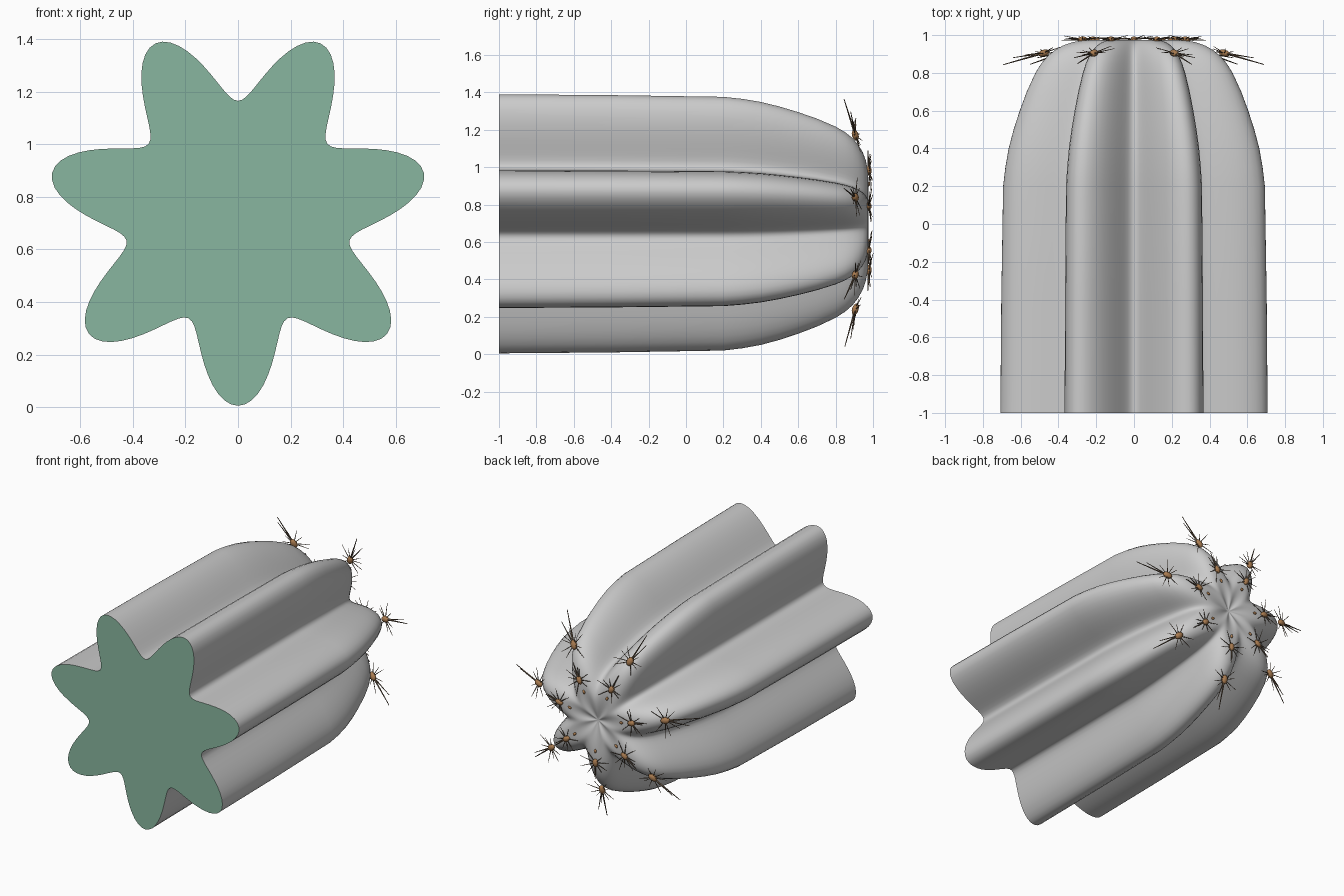
import bpy, bmesh, math, random
from mathutils import Vector, Matrix

if "Cube" in bpy.data.objects:
    bpy.data.objects.remove(bpy.data.objects["Cube"])

random.seed(4)
RIBS, SEG, CZ = 7, 168, 0.73


def material(name, rgb):
    m = bpy.data.materials.new(name)
    m.diffuse_color = (*rgb, 1)
    m.use_nodes = True
    m.node_tree.nodes["Principled BSDF"].inputs["Base Color"].default_value = m.diffuse_color
    return m


def finish(bm, name, mat=None, smooth=True):
    bmesh.ops.recalc_face_normals(bm, faces=bm.faces)
    me = bpy.data.meshes.new(name)
    bm.to_mesh(me)
    bm.free()
    ob = bpy.data.objects.new(name, me)
    bpy.context.collection.objects.link(ob)
    if mat:
        me.materials.append(mat)
    for p in me.polygons:
        p.use_smooth = smooth
    return ob


def ring(bm, y, r):
    # star-shaped section, one rib pointing straight down
    vs = []
    for i in range(SEG):
        a = 2 * math.pi * i / SEG
        q = r * (0.8 + 0.2 * math.cos(RIBS * a))
        vs.append(bm.verts.new((q * math.sin(a), y, CZ - q * math.cos(a))))
    return vs


# ribbed stem: (y, rib radius) from the cut end to the sunken crown
profile = [(-1, .725), (-.4, .72), (.2, .71), (.3, .698), (.4, .68), (.5, .653),
           (.6, .62), (.7, .582), (.8, .535), (.85, .503), (.89, .468), (.92, .43),
           (.945, .385), (.962, .335), (.972, .28), (.975, .23), (.973, .18),
           (.968, .13), (.96, .08), (.951, .035)]
bm = bmesh.new()
rings = [ring(bm, y, r) for y, r in profile]
for a, b in zip(rings, rings[1:]):
    for i in range(SEG):
        j = (i + 1) % SEG
        bm.faces.new((a[i], a[j], b[j], b[i]))
tip = bm.verts.new((0, .945, CZ))
for i in range(SEG):
    bm.faces.new((rings[-1][i], rings[-1][(i + 1) % SEG], tip))
finish(bm, "ribbed_stem")

# flat green cut face
bm = bmesh.new()
face = bm.faces.new(ring(bm, -1, .725))
face.normal_update()
if face.normal.y > 0:
    face.normal_flip()
me = bpy.data.meshes.new("cut_face")
bm.to_mesh(me)
bm.free()
me.materials.append(material("green", (.25, .47, .35)))
bpy.context.collection.objects.link(bpy.data.objects.new("cut_face", me))

# spine cushions and spines along every rib near the crown
cushions, spines = bmesh.new(), bmesh.new()


def spine(p, d, length, rad):
    d = d.normalized()
    m = Matrix.Translation(p + d * length / 2) @ d.to_track_quat('Z', 'Y').to_matrix().to_4x4()
    bmesh.ops.create_cone(spines, cap_ends=True, segments=5, radius1=rad,
                          radius2=rad * .35, depth=length, matrix=m)


# (radius, y, backward slope, cushion half length, main spine length)
spots = [(.49, .905, -.28, .032, .22), (.28, .977, -.04, .028, .12), (.2, .977, 0, .013, 0)]
for k in range(RIBS):
    a = 2 * math.pi * k / RIBS
    out = Vector((math.sin(a), 0, -math.cos(a)))
    for r, y, slope, size, length in spots:
        t = (out + Vector((0, slope, 0))).normalized()
        s = Vector((0, 1, 0)).cross(out).normalized()
        n = s.cross(t).normalized()
        if n.y < 0:
            n = -n
        p = out * r + Vector((0, y, CZ))
        m = Matrix((s, t, n)).transposed().to_4x4()
        m = Matrix.Translation(p) @ m @ Matrix.Diagonal((size * .68, size, size * .55, 1))
        bmesh.ops.create_uvsphere(cushions, u_segments=12, v_segments=8, radius=1, matrix=m)
        if not length:
            continue
        # long main spine, a second one, then a fan of fine ones
        spine(p, t, length * random.uniform(.9, 1.05), .006)
        spine(p, t + s * random.uniform(-.35, .35) + n * .12, length * .75, .005)
        for i in range(9):
            b = math.radians(-140 + 35 * i + random.uniform(-10, 10))
            d = t * math.cos(b) + s * math.sin(b) + n * random.uniform(.03, .2)
            spine(p, d, random.uniform(.07, .115), .0035)
finish(cushions, "spine_cushions", material("brown", (.4, .2, .08)))
finish(spines, "spines", material("dark_brown", (.16, .11, .07)), False)
